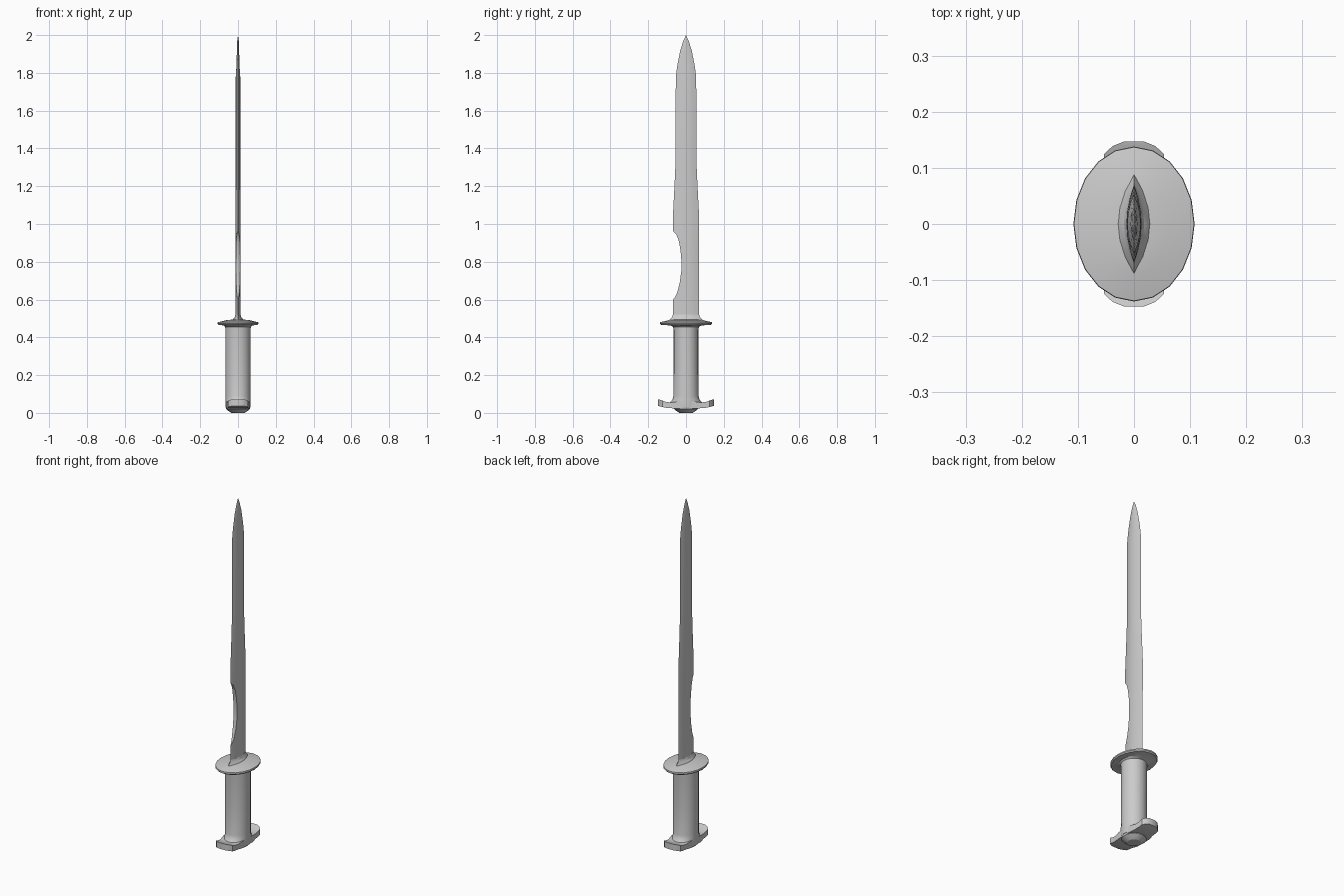
import bpy, bmesh
from math import cos, sin, pi, radians


def loft(name, rings):
    """Join equal-length rings of points into a closed, smooth-shaded object."""
    bm = bmesh.new()
    loops = [[bm.verts.new(p) for p in ring] for ring in rings]
    n = len(loops[0])
    for a, b in zip(loops, loops[1:]):
        for i in range(n):
            j = (i + 1) % n
            bm.faces.new((a[i], a[j], b[j], b[i]))
    bm.faces.new(loops[0][::-1])
    bm.faces.new(loops[-1])
    bmesh.ops.remove_doubles(bm, verts=bm.verts[:], dist=0.0002)
    bmesh.ops.recalc_face_normals(bm, faces=bm.faces[:])
    mesh = bpy.data.meshes.new(name)
    bm.to_mesh(mesh)
    bm.free()
    ob = bpy.data.objects.new(name, mesh)
    bpy.context.collection.objects.link(ob)
    bpy.ops.object.select_all(action='DESELECT')
    ob.select_set(True)
    bpy.context.view_layer.objects.active = ob
    bpy.ops.object.shade_smooth_by_angle(angle=radians(30))
    return ob


def ellipse(rx, ry, z, n=20):
    return [(rx * cos(2 * pi * i / n), ry * sin(2 * pi * i / n), z) for i in range(n)]


def lens(rx, ry, z, n=6, left=None):
    """Lens cross-section, optionally cut short on the -y side."""
    y0 = -ry if left is None else left
    ys = [y0 + (ry - y0) * i / n for i in range(n + 1)]

    def half(y):
        return rx * (1 - (y / ry) ** 2) if ry else 0
    return [(half(y), y, z) for y in ys] + [(-half(y), y, z) for y in ys[::-1]]


# Blade: z, half width, half thickness, notch edge
stations = [
    (0.49, 0.068, 0.013, None), (0.60, 0.068, 0.013, None),
    (0.615, 0.068, 0.013, -0.057), (0.64, 0.068, 0.013, -0.046),
    (0.69, 0.068, 0.013, -0.033), (0.75, 0.068, 0.013, -0.025),
    (0.80, 0.069, 0.013, -0.024), (0.86, 0.069, 0.013, -0.029),
    (0.91, 0.070, 0.013, -0.038), (0.945, 0.070, 0.013, -0.051),
    (0.96, 0.070, 0.013, -0.066), (0.965, 0.070, 0.013, None),
    (1.05, 0.069, 0.013, None), (1.18, 0.062, 0.0125, None),
    (1.31, 0.056, 0.012, None), (1.78, 0.054, 0.012, None),
    (1.84, 0.046, 0.008, None), (1.92, 0.030, 0.006, None),
    (1.97, 0.014, 0.004, None), (2.0, 0.0, 0.0, None)]
loft("blade", [lens(t, w, z, left=cut) for z, w, t, cut in stations])

# Flared collar where the blade meets the guard
loft("blade_collar", [lens(t, w, z) for z, w, t in
                      [(0.488, 0.09, 0.031), (0.497, 0.085, 0.027),
                       (0.505, 0.075, 0.018), (0.52, 0.069, 0.0135)]])

# Oval hand guard with a slightly domed top
loft("guard", [ellipse(*r) for r in
               [(0.067, 0.067, 0.455), (0.075, 0.082, 0.463), (0.104, 0.132, 0.466),
                (0.108, 0.138, 0.472), (0.107, 0.137, 0.480),
                (0.06, 0.09, 0.491), (0.02, 0.05, 0.495)]])

# Grip
loft("grip", [ellipse(*r) for r in
              [(0.067, 0.067, 0.03), (0.067, 0.085, 0.055), (0.067, 0.072, 0.07),
               (0.067, 0.067, 0.09), (0.067, 0.066, 0.25), (0.067, 0.066, 0.44),
               (0.068, 0.069, 0.460)]])

# Pommel crossbar with upturned ends: y, half width, bottom, top
half_bar = [(0.045, 0.062, 0.022, 0.06), (0.08, 0.055, 0.025, 0.055),
            (0.105, 0.054, 0.027, 0.058), (0.125, 0.053, 0.031, 0.065),
            (0.139, 0.038, 0.035, 0.070), (0.147, 0.018, 0.037, 0.072)]
bar = [(-y, w, a, b) for y, w, a, b in half_bar[::-1]] + half_bar
loft("pommel_bar", [[(-w, y, a), (w, y, a), (w, y, b), (-w, y, b)]
                    for y, w, a, b in bar])

# Round end cap below the pommel
loft("end_cap", [ellipse(r, r, z) for r, z in
                 [(0.035, 0.0), (0.045, 0.006), (0.063, 0.02), (0.066, 0.035)]])
